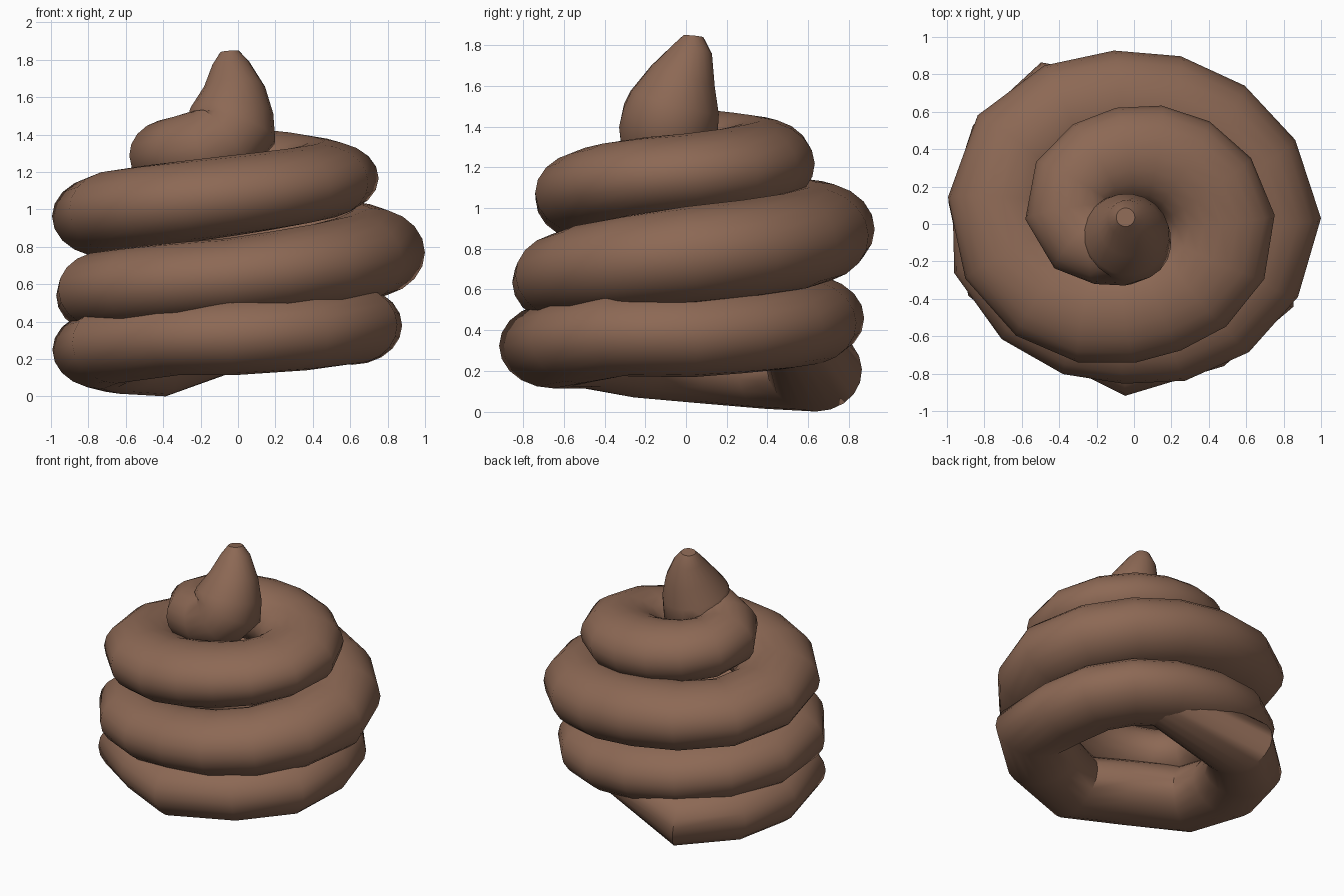
import bpy, bmesh, math
from mathutils import Vector

cube = bpy.data.objects.get("Cube")
if cube:
    bpy.data.objects.remove(cube, do_unlink=True)

# Colour
brown = bpy.data.materials.new("warm_brown")
brown.use_nodes = True
colour = (0.265, 0.14, 0.09, 1)
brown.diffuse_color = colour
brown.node_tree.nodes["Principled BSDF"].inputs["Base Color"].default_value = colour

# Coil guide: angle in degrees, outer radius, height, half thickness
KEYS = [(148, 1.01, .225, .21), (172, 1.0, .25, .21), (200, .97, .28, .21),
        (236, .85, .315, .20), (268, .92, .325, .21), (304, .90, .35, .21),
        (332, .96, .385, .21), (362, .88, .38, .21), (450, .87, .45, .21),
        (546, 1.015, .56, .21), (566, .97, .58, .21), (595, .90, .61, .21),
        (630, .85, .64, .21),
        (722, 1.0, .77, .24), (767, .95, .83, .24), (810, .92, .89, .235),
        (867, 1.02, .94, .22), (900, 1.0, .975, .22), (930, .90, 1.01, .22),
        (981, .75, 1.07, .215), (1011, .72, 1.10, .21), (1063, .76, 1.155, .20),
        (1085, .753, 1.17, .20), (1132, .68, 1.205, .21), (1170, .63, 1.23, .21),
        (1232, .62, 1.275, .20), (1253, .584, 1.29, .20), (1275, .505, 1.31, .20)]


def coil_station(angle):
    """Centre, half width and half thickness of the coil at an angle."""
    for a, b in zip(KEYS, KEYS[1:]):
        if angle <= b[0]:
            t = (angle - a[0]) / (b[0] - a[0])
            _, outer, z, thick = (p + (q - p) * t for p, q in zip(a, b))
            break
    # Upper turns are a little wider, then the coil narrows to the tip
    width = .27 + .02 * min(1, max(0, angle - 630) / 90)
    width -= .06 * max(0, angle - 1085) / 190
    c = math.radians(angle)
    rad = outer - width
    return Vector((rad * math.cos(c), rad * math.sin(c), z)), width, thick


def sweep(name, stations, sides):
    """Capped oval tube through (centre, half width, half thickness) stations."""
    bm = bmesh.new()
    centres = [s[0] for s in stations]
    rings, side, last = [], None, None
    for i, (centre, width, thick) in enumerate(stations):
        before = (centre - centres[max(i - 1, 0)]).normalized()
        after = (centres[min(i + 1, len(centres) - 1)] - centre).normalized()
        tangent = (before + after).normalized()
        # Keep the oval level along the coil, then follow the bend up the tip
        if abs(tangent.z) < .4:
            side = tangent.cross(Vector((0, 0, 1))).normalized()
        else:
            side = last.rotation_difference(tangent) @ side
        last = tangent
        up = side.cross(tangent).normalized()
        ring = []
        for k in range(sides):
            a = math.tau * k / sides
            offset = side * width * math.cos(a) + up * thick * math.sin(a)
            ring.append(bm.verts.new(centre + offset))
        rings.append(ring)
    for r0, r1 in zip(rings, rings[1:]):
        for k in range(sides):
            n = (k + 1) % sides
            bm.faces.new((r0[k], r0[n], r1[n], r1[k]))
    bm.faces.new(rings[0])
    bm.faces.new(rings[-1])
    bmesh.ops.recalc_face_normals(bm, faces=bm.faces)
    # Rest on the ground
    low = min(v.co.z for v in bm.verts)
    bmesh.ops.translate(bm, verts=bm.verts, vec=(0, 0, -low))
    mesh = bpy.data.meshes.new(name)
    bm.to_mesh(mesh)
    bm.free()
    mesh.materials.append(brown)
    obj = bpy.data.objects.new(name, mesh)
    bpy.context.collection.objects.link(obj)
    return obj


# Tucked-in lower end
stations = [(Vector((.40, .52, .42)), .17, .13),
            (Vector((-.41, .63, .21)), .25, .21)]
# Coarse bottom turn, then evenly stepped upper turns
stations += [coil_station(k[0]) for k in KEYS[:7]]
stations += [coil_station(362 + 24 * i) for i in range(39)]
# Last curl rising into the blunt tip
for x, y, z, r in ((-.17, -.115, 1.33, .21), (-.085, -.11, 1.36, .225),
                   (-.035, -.075, 1.43, .245), (-.035, -.055, 1.52, .225),
                   (-.02, -.015, 1.65, .165), (-.04, .03, 1.78, .10),
                   (-.045, .036, 1.845, .05)):
    stations.append((Vector((x, y, z)), r, r))

swirl = sweep("swirl_coil", stations, 20)
bpy.context.view_layer.objects.active = swirl
swirl.select_set(True)
bpy.ops.object.shade_smooth_by_angle(angle=math.radians(45))
